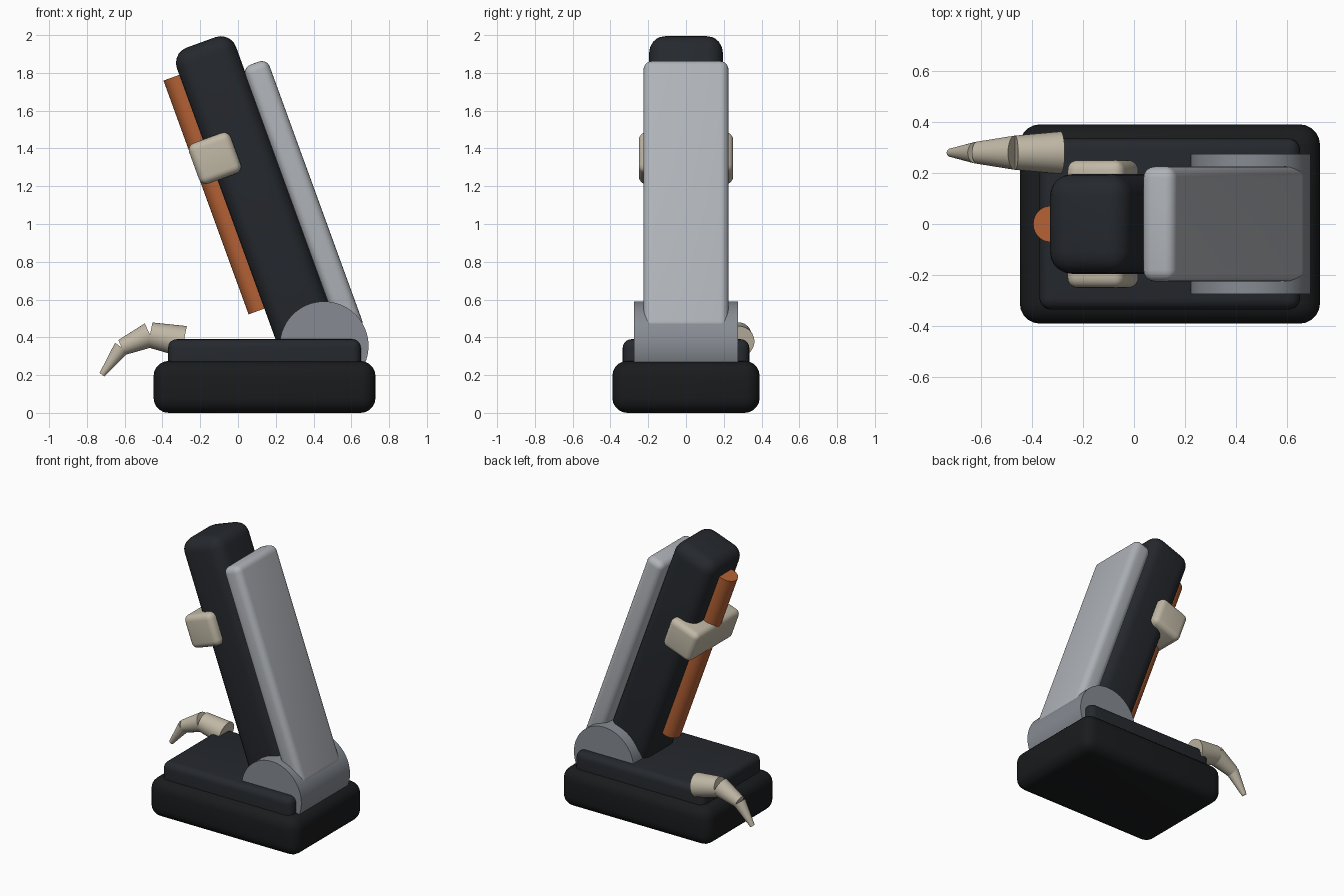
import bpy, bmesh
from math import radians, sin, cos
from mathutils import Vector, Matrix

if "Cube" in bpy.data.objects:
    bpy.data.objects.remove(bpy.data.objects["Cube"])

TILT = radians(20)


def material(name, rgb):
    m = bpy.data.materials.new(name)
    m.diffuse_color = (*rgb, 1)
    m.use_nodes = True
    m.node_tree.nodes["Principled BSDF"].inputs["Base Color"].default_value = m.diffuse_color
    return m


BLACK = material("black", (0.010, 0.011, 0.012))
DARK = material("dark_slate", (0.018, 0.021, 0.026))
SILVER = material("silver", (0.43, 0.45, 0.48))
GREY = material("grey", (0.24, 0.26, 0.29))
ORANGE = material("orange", (0.46, 0.12, 0.035))
BEIGE = material("beige", (0.53, 0.48, 0.38))


def smooth(ob, angle=35):
    bpy.ops.object.select_all(action='DESELECT')
    ob.select_set(True)
    bpy.context.view_layer.objects.active = ob
    bpy.ops.object.shade_smooth_by_angle(angle=radians(angle))


def finish(name, bm, mat):
    me = bpy.data.meshes.new(name)
    bm.to_mesh(me)
    bm.free()
    me.materials.append(mat)
    ob = bpy.data.objects.new(name, me)
    bpy.context.collection.objects.link(ob)
    smooth(ob)
    return ob


def rounded_box(name, xr, yr, zr, bevel, mat, tilted=False):
    """Rounded box from ranges; tilted boxes are leaned back about the origin."""
    lo, hi = Vector((xr[0], yr[0], zr[0])), Vector((xr[1], yr[1], zr[1]))
    bm = bmesh.new()
    bmesh.ops.create_cube(bm, size=1, matrix=Matrix.Translation((lo + hi) / 2)
                          @ Matrix.Diagonal((*(hi - lo), 1)))
    bmesh.ops.bevel(bm, geom=bm.edges[:], offset=bevel, segments=5,
                    profile=0.5, affect='EDGES')
    if tilted:
        bm.transform(Matrix.Rotation(-TILT, 4, 'Y'))
    return finish(name, bm, mat)


def cone(name, a, b, r1, r2, mat, sides=48):
    """Capped cone or cylinder from point a to point b."""
    a, b = Vector(a), Vector(b)
    d = b - a
    bm = bmesh.new()
    rot = d.to_track_quat('Z', 'Y').to_matrix().to_4x4()
    bmesh.ops.create_cone(bm, cap_ends=True, segments=sides, radius1=r1, radius2=r2,
                          depth=d.length, matrix=Matrix.Translation((a + b) / 2) @ rot)
    return finish(name, bm, mat)


def lean(v, u):
    """Point in the leaning arm's frame (v across, u along) to world."""
    return (v * cos(TILT) - u * sin(TILT), 0, v * sin(TILT) + u * cos(TILT))


# stepped base
rounded_box("base", (-0.447, 0.728), (-0.39, 0.39), (0, 0.275), 0.08, BLACK)
rounded_box("base_deck", (-0.37, 0.65), (-0.335, 0.335), (0.15, 0.39), 0.045, DARK)

# hinge drum
cone("hinge_drum", (0.456, -0.274, 0.355), (0.456, 0.274, 0.355), 0.235, 0.235, GREY, 96)

# leaning arm with back plate
rounded_box("arm", (0.32, 0.653), (-0.195, 0.195), (0.12, 1.91), 0.085, DARK, True)
rounded_box("back_plate", (0.648, 0.785), (-0.225, 0.225), (0.19, 1.71), 0.045, SILVER, True)

# rod on the front edge and the clamp around it
cone("rod", lean(0.301, 0.471), lean(0.301, 1.788), 0.07, 0.07, ORANGE)
rounded_box("clamp", (0.229, 0.464), (-0.25, 0.25), (1.194, 1.423), 0.04, BEIGE, True)

# curved hook of three tapering segments
path = [(-0.287, 0.378, 0.083), (-0.466, 0.413, 0.067),
        (-0.616, 0.346, 0.043), (-0.72, 0.202, 0.016)]
for i, (p, q) in enumerate(zip(path, path[1:]), 1):
    cone(f"hook_segment_{i}", (p[0], 0.279, p[1]), (q[0], 0.279, q[1]), p[2], q[2], BEIGE)
